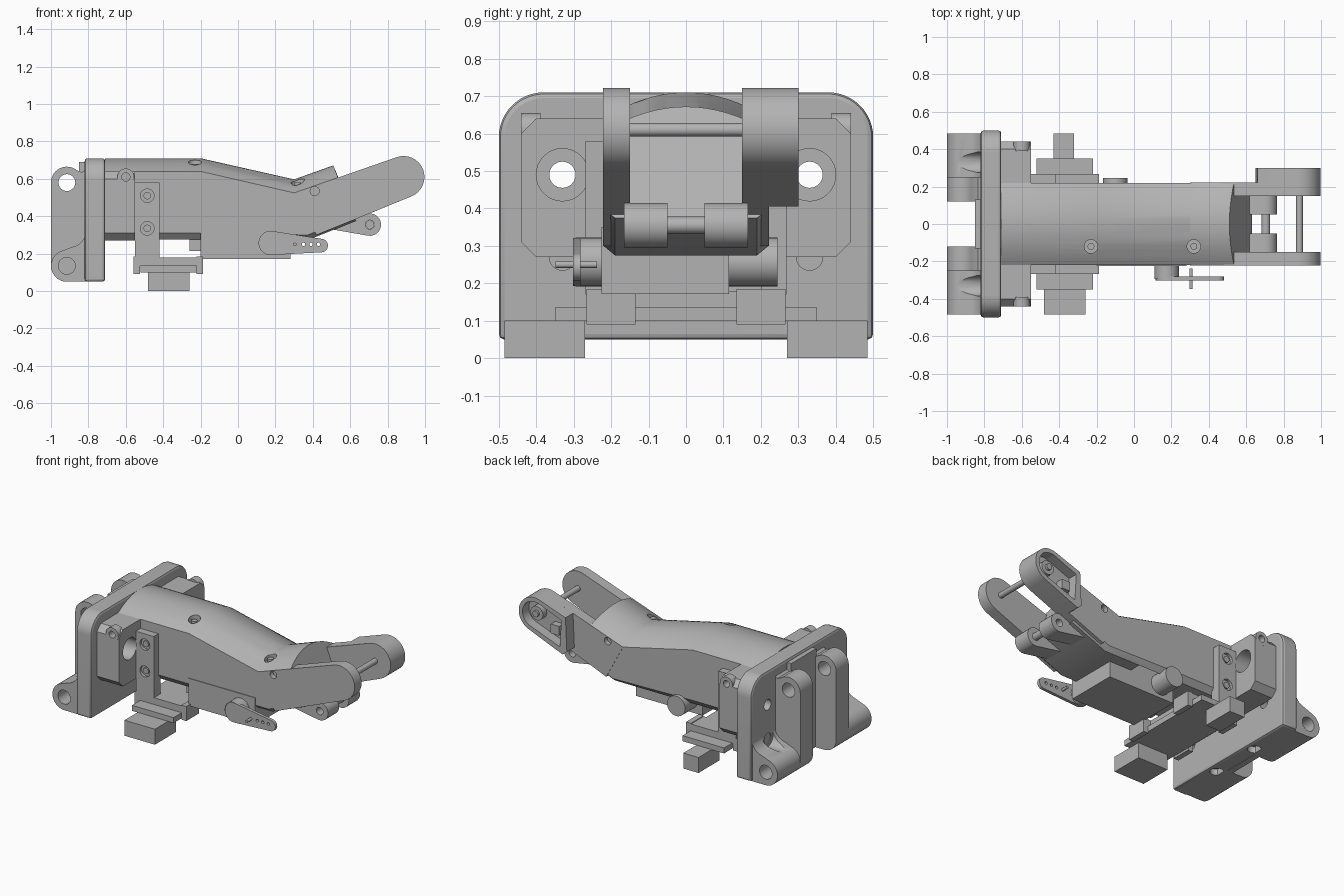
import bpy, bmesh, math
from mathutils import Vector, Matrix

cube = bpy.data.objects.get("Cube")
if cube:
    bpy.data.objects.remove(cube)

grey = bpy.data.materials.new("plain_grey")
grey.use_nodes = True
grey.diffuse_color = (0.45, 0.45, 0.45, 1)
grey.node_tree.nodes["Principled BSDF"].inputs["Base Color"].default_value = grey.diffuse_color


def finish(bm, name):
    bmesh.ops.recalc_face_normals(bm, faces=bm.faces)
    mesh = bpy.data.meshes.new(name)
    bm.to_mesh(mesh)
    bm.free()
    mesh.materials.append(grey)
    ob = bpy.data.objects.new(name, mesh)
    bpy.context.collection.objects.link(ob)
    return ob


def box(name, x, y, z):
    bm = bmesh.new()
    bmesh.ops.create_cube(bm, size=1)
    for v in bm.verts:
        v.co = [r[0] if c < 0 else r[1] for c, r in zip(v.co, (x, y, z))]
    return finish(bm, name)


def rod(name, axis, centre, r, length):
    bm = bmesh.new()
    turn = {"x": Matrix.Rotation(math.pi / 2, 3, "Y"), "y": Matrix.Rotation(math.pi / 2, 3, "X"),
            "z": Matrix.Identity(3)}[axis]
    bmesh.ops.create_cone(bm, cap_ends=True, segments=32, radius1=r, radius2=r, depth=length)
    bmesh.ops.transform(bm, matrix=Matrix.Translation(centre) @ turn.to_4x4(), verts=bm.verts)
    return smooth(finish(bm, name))


def prism(name, points, low, high, axis="y"):
    """Extrude an outline of (x, z) along y, or of (y, z) along x."""
    bm = bmesh.new()
    place = (lambda a, b, d: (a, d, b)) if axis == "y" else (lambda a, b, d: (d, a, b))
    face = bm.faces.new([bm.verts.new(place(a, b, low)) for a, b in points])
    new = bmesh.ops.extrude_face_region(bm, geom=[face])["geom"]
    shift = Vector(place(0, 0, high - low))
    for v in new:
        if isinstance(v, bmesh.types.BMVert):
            v.co += shift
    return smooth(finish(bm, name))


def smooth(ob):
    bpy.ops.object.select_all(action="DESELECT")
    ob.select_set(True)
    bpy.context.view_layer.objects.active = ob
    bpy.ops.object.shade_smooth_by_angle(angle=math.radians(32))
    return ob


def cut(ob, *cutters):
    for c in cutters:
        mod = ob.modifiers.new("cut", "BOOLEAN")
        mod.operation, mod.solver, mod.object = "DIFFERENCE", "EXACT", c
        bpy.context.view_layer.objects.active = ob
        bpy.ops.object.modifier_apply(modifier=mod.name)
        bpy.data.objects.remove(c)
    return smooth(ob)


def arc(cx, cz, r, start, end, n=12):
    angles = [math.radians(start + (end - start) * i / n) for i in range(n + 1)]
    return [(cx + r * math.cos(a), cz + r * math.sin(a)) for a in angles]


# Mounting plate with rounded upper corners
plate = prism("mounting_plate", [(-0.5, 0.05), (0.5, 0.05)] + arc(0.38, 0.59, 0.12, 0, 90)
              + arc(-0.38, 0.59, 0.12, 90, 180), -0.82, -0.71, "x")
bev = plate.modifiers.new("edge", "BEVEL")
bev.width, bev.segments, bev.limit_method, bev.angle_limit = 0.015, 2, "ANGLE", 1.0
bpy.context.view_layer.objects.active = plate
bpy.ops.object.modifier_apply(modifier="edge")
box("plate_rib", (-0.85, -0.81), (-0.13, 0.13), (0.05, 0.69))

# Block on the plate's face
c = 0.04
block = prism("joint_block", [(-0.44 + c, 0.27), (0.44 - c, 0.27), (0.44, 0.27 + c), (0.44, 0.64 - c),
              (0.44 - c, 0.64), (-0.44 + c, 0.64), (-0.44, 0.64 - c), (-0.44, 0.27 + c)], -0.715, -0.55, "x")

for s, side in ((1, "left"), (-1, "right")):
    y = lambda a, b: sorted((s * a, s * b))
    # Screw holes through plate and block
    cut(plate, *[rod("cutter", "x", (-0.76, s * 0.33, z), 0.035, 0.3) for z in (0.49, 0.27)],
        rod("cutter", "z", (-0.77, s * 0.17, 0.05), 0.04, 0.08))
    cut(block, rod("cutter", "x", (-0.6, s * 0.33, 0.49), 0.07, 0.14),
        rod("cutter", "x", (-0.7, s * 0.33, 0.49), 0.035, 0.2),
        rod("cutter", "y", (-0.6, s * 0.44, 0.61), 0.022, 0.1))
    # Ear with a hole
    cut(rod(side + "_ear", "y", (-0.6, s * 0.415, 0.61), 0.045, 0.052),
        rod("cutter", "y", (-0.6, s * 0.42, 0.61), 0.022, 0.2))
    # Hinge lugs behind the plate
    lug = prism(side + "_tall_lug", [(-0.8, 0.05), (-0.915, 0.05)] + arc(-0.915, 0.135, 0.085, 270, 180)
                + arc(-0.915, 0.58, 0.085, 180, 50) + [(-0.835, 0.635), (-0.8, 0.66)], *y(0.12, 0.25))
    cut(lug, rod("cutter", "y", (-0.915, s * 0.2, 0.58), 0.045, 0.4))
    foot = prism(side + "_low_lug", [(-0.8, 0.05), (-0.915, 0.05)] + arc(-0.915, 0.135, 0.085, 270, 100)
                 + arc(-0.9, 0.32, 0.085, 280, 360, 6) + [(-0.8, 0.34)], *y(0.249, 0.485))
    cut(foot, rod("cutter", "y", (-0.915, s * 0.48, 0.135), 0.045, 0.3),
        rod("cutter", "x", (-0.885, s * 0.33, 0.27), 0.055, 0.14))
    # Side bracket with two screws, standing on a foot
    bracket = box(side + "_bracket", (-0.55, -0.42), y(0.2, 0.268), (0.17, 0.58))
    for z in (0.335, 0.51):
        cut(bracket, rod("cutter", "y", (-0.485, s * 0.27, z), 0.036, 0.04))
        rod(side + "_bracket_screw", "y", (-0.485, s * 0.25, z), 0.02, 0.02)
    box(side + "_saddle", (-0.555, -0.19), y(0.135, 0.266), (0.135, 0.18))
    for x in (-0.56, -0.222):
        box(side + "_saddle_clip", (x, x + 0.035), y(0.135, 0.266), (0.09, 0.185))
    # Small linkage lugs under the tip
    cut(prism(side + "_link_lug", [(0.5, 0.33), (0.69, 0.297)] + arc(0.705, 0.355, 0.06, -100, 105)
              + [(0.58, 0.40)], *y(0.05, 0.165)),
        rod("cutter", "y", (0.705, s * 0.1, 0.355), 0.024, 0.3))

# Cross slide under the body
box("slide_rail", (-0.52, -0.22), (-0.35, 0.35), (0.1, 0.136))
box("slide_core", (-0.5, -0.24), (-0.135, 0.135), (0.13, 0.18))
box("right_slide_block", (-0.48, -0.26), (-0.485, -0.27), (0, 0.101))
box("left_slide_block", (-0.43, -0.32), (0.27, 0.485), (0, 0.101))

# Arched main body, lofted through stations of (crown, side edge, bottom)
stations = [((-0.71, 0.71), (-0.71, 0.64), (-0.71, 0.275)),
            ((-0.2, 0.71), (-0.2, 0.64), (-0.2, 0.275)),
            ((0.3, 0.597), (0.3, 0.525), (0.38, 0.275)),
            ((0.51, 0.672), (0.535, 0.605), (0.63, 0.375))]
bm = bmesh.new()
rings = []
for crown, edge, base in stations:
    crown, edge, base = Vector(crown), Vector(edge), Vector(base)
    ring = []
    for i in range(17):
        t = i / 8 - 1
        p = edge.lerp(crown, 1 - t * t)
        ring.append(bm.verts.new((p.x, 0.22 * t, p.y)))
    for t, k in ((0.22, 0.1), (0.19, 0), (-0.19, 0), (-0.22, 0.1)):
        p = base.lerp(edge, k)
        ring.append(bm.verts.new((p.x, t, p.y)))
    rings.append(ring)
for a, b in zip(rings, rings[1:]):
    for i in range(len(a)):
        j = (i + 1) % len(a)
        bm.faces.new((a[i], a[j], b[j], b[i]))
bm.faces.new(rings[0])
bm.faces.new(rings[-1])
body = finish(bm, "main_body")
cut(body, box("cutter", (-0.2, 0.12), (-0.1, 0.19), (0.2, 0.42)),
    rod("cutter", "z", (-0.23, -0.12, 0.69), 0.036, 0.08),
    rod("cutter", "z", (0.32, -0.12, 0.59), 0.036, 0.08),
    rod("cutter", "y", (0.41, -0.22, 0.535), 0.024, 0.06),
    rod("cutter", "y", (0.41, 0.22, 0.535), 0.024, 0.06))
for x, z in ((-0.23, 0.66), (0.32, 0.56)):
    rod("body_screw", "z", (x, -0.12, z), 0.018, 0.04)

# Forked tip
finger = [(0.3, 0.525)] + arc(0.885, 0.61, 0.112, 110, -68, 16) + [(0.63, 0.385), (0.42, 0.3)]
cut(prism("right_fork_arm", finger, -0.222, -0.15), rod("cutter", "y", (0.41, -0.22, 0.535), 0.024, 0.06))
cut(prism("left_fork_arm", finger, 0.15, 0.222), rod("cutter", "y", (0.41, 0.22, 0.535), 0.024, 0.06))
cap = prism("left_fork_housing", [(0.66, 0.65)] + arc(0.885, 0.61, 0.112, 110, -68, 16)
            + [(0.68, 0.405), (0.65, 0.43)], 0.2, 0.3)
cut(cap, prism("cutter", [(0.69, 0.625)] + arc(0.885, 0.61, 0.085, 110, -68, 16)
               + [(0.7, 0.45)], 0.235, 0.35))
rod("housing_bearing", "y", (0.885, 0.25, 0.61), 0.045, 0.05)
rod("housing_hub", "y", (0.885, 0.26, 0.61), 0.02, 0.06)
box("housing_stop", (0.72, 0.78), (0.22, 0.28), (0.51, 0.57))
rod("fork_pin", "y", (0.885, 0, 0.61), 0.018, 0.32)
rod("link_pin", "y", (0.705, 0, 0.355), 0.023, 0.14)

# Servo with its shaft and drilled horn
box("servo_case", (-0.2, 0.28), (-0.225, 0.115), (0.172, 0.35))
box("servo_plug", (-0.26, -0.19), (-0.16, -0.1), (0.215, 0.28))
rod("servo_shaft", "y", (0.175, -0.255, 0.257), 0.065, 0.08)
horn = prism("servo_horn", arc(0.18, 0.257, 0.064, 85, 275) + arc(0.445, 0.243, 0.036, -93, 85),
             -0.302, -0.282)
cut(horn, *[rod("cutter", "y", (x, -0.29, 0.25), 0.009, 0.1) for x in (0.35, 0.39, 0.43)])
rod("horn_pin", "y", (0.305, -0.293, 0.25), 0.009, 0.11)
rod("left_button", "y", (-0.1, 0.18, 0.257), 0.065, 0.13)
